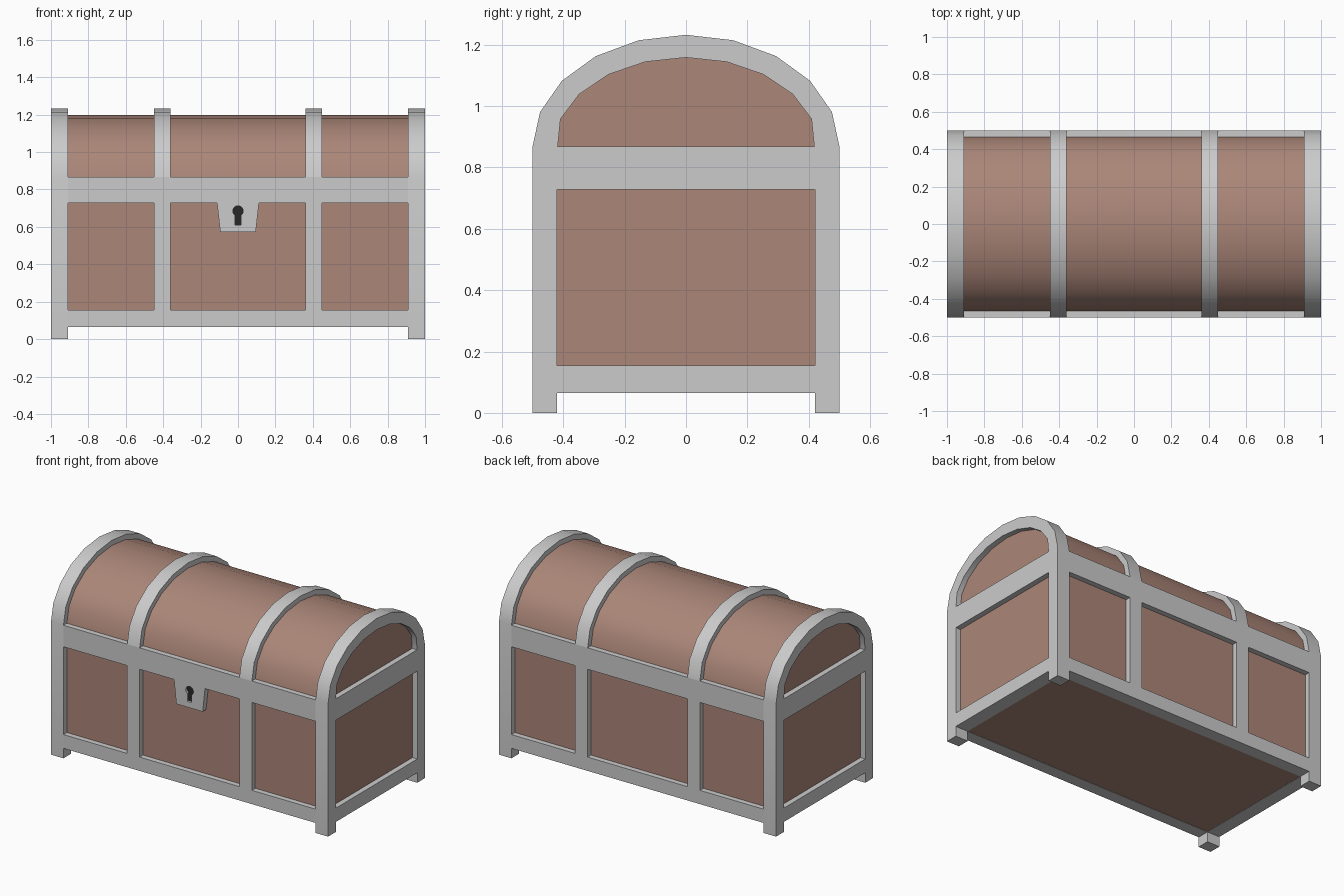
import bpy, bmesh, math
from mathutils import Vector

if "Cube" in bpy.data.objects:
    bpy.data.objects.remove(bpy.data.objects["Cube"])

BASE = 0.868   # height where the arched lid starts


def material(name, rgb):
    m = bpy.data.materials.new(name)
    m.diffuse_color = (*rgb, 1)
    m.use_nodes = True
    m.node_tree.nodes["Principled BSDF"].inputs["Base Color"].default_value = m.diffuse_color
    return m


wood = material("wood", (0.41, 0.24, 0.19))
black = material("keyhole_dark", (0.02, 0.02, 0.02))


def prism(name, loops, axis, a, b, mat=None):
    """Extrude an outline (first loop) with holes (other loops) along x or y from a to b."""
    bm = bmesh.new()
    direction = Vector((1, 0, 0)) if axis == 'x' else Vector((0, 1, 0))
    edges = []
    for loop in loops:
        vs = [bm.verts.new((a, u, w) if axis == 'x' else (u, a, w)) for u, w in loop]
        edges += [bm.edges.new((vs[i - 1], vs[i])) for i in range(len(vs))]
    bmesh.ops.triangle_fill(bm, use_beauty=True, edges=edges, normal=direction)
    out = bmesh.ops.extrude_face_region(bm, geom=bm.faces[:], use_keep_orig=True)
    moved = [g for g in out["geom"] if isinstance(g, bmesh.types.BMVert)]
    bmesh.ops.translate(bm, verts=moved, vec=direction * (b - a))
    bmesh.ops.recalc_face_normals(bm, faces=bm.faces[:])
    me = bpy.data.meshes.new(name)
    bm.to_mesh(me)
    bm.free()
    ob = bpy.data.objects.new(name, me)
    bpy.context.collection.objects.link(ob)
    if mat:
        me.materials.append(mat)
    return ob


def rect(u0, u1, w0, w1):
    return [(u0, w0), (u1, w0), (u1, w1), (u0, w1)]


def arch(r, h, limit=1.0):
    """Half ellipse in ten segments, from +y over the top to -y."""
    pts = []
    for i in range(11):
        t = math.pi * i / 10
        y = max(-limit, min(limit, r * math.cos(t)))
        pts.append((y, BASE + h * math.sin(t)))
    return pts


# Wooden body and arched lid
prism("body", [rect(-0.465, 0.465, 0.067, BASE)], 'x', -0.965, 0.965, wood)
smooth = [prism("lid", [arch(0.465, 0.33)], 'x', -0.965, 0.965, wood)]

# End frames with feet, side panel opening and arched window
outline = arch(0.5, 0.364) + [(-0.5, 0), (-0.42, 0), (-0.42, 0.065),
                              (0.42, 0.065), (0.42, 0), (0.5, 0)]
panel = rect(-0.42, 0.42, 0.155, 0.728)
window = arch(0.43, 0.29, 0.418)
for side, s in (("left", -1), ("right", 1)):
    smooth.append(prism(side + "_end_frame", [outline, panel, window], 'x', s * 0.91, s))
    # Middle hoop over the lid
    band = arch(0.5, 0.364) + arch(0.44, 0.31)[::-1]
    smooth.append(prism(side + "_hoop", [band], 'x', s * 0.36, s * 0.45))

# Front and back rails and posts
for face, s in (("front", -1), ("back", 1)):
    prism(face + "_bottom_rail", [rect(-0.91, 0.91, 0.065, 0.155)], 'y', s * 0.42, s * 0.5)
    prism(face + "_top_rail", [rect(-0.91, 0.91, 0.728, BASE)], 'y', s * 0.42, s * 0.5)
    for side, x in (("left", -0.405), ("right", 0.405)):
        prism(face + "_" + side + "_post",
              [rect(x - 0.045, x + 0.045, 0.155, 0.728)], 'y', s * 0.42, s * 0.5)

# Lock plate with a keyhole cut through, dark insert behind it
keyhole = [(0.016, 0.61)]
for i in range(13):
    t = math.radians(-55 + 290 * i / 12)
    keyhole.append((0.028 * math.cos(t), 0.685 + 0.028 * math.sin(t)))
keyhole.append((-0.016, 0.61))
plate = [(-0.112, 0.728), (-0.095, 0.573), (0.095, 0.573), (0.112, 0.728)]
prism("lock_plate", [plate, keyhole], 'y', -0.46, -0.5)
prism("keyhole", [keyhole], 'y', -0.46, -0.485, black)

# Smooth arches with sharp borders
bpy.ops.object.select_all(action='DESELECT')
for ob in smooth:
    ob.select_set(True)
bpy.context.view_layer.objects.active = smooth[0]
bpy.ops.object.shade_smooth_by_angle(angle=math.radians(35))
